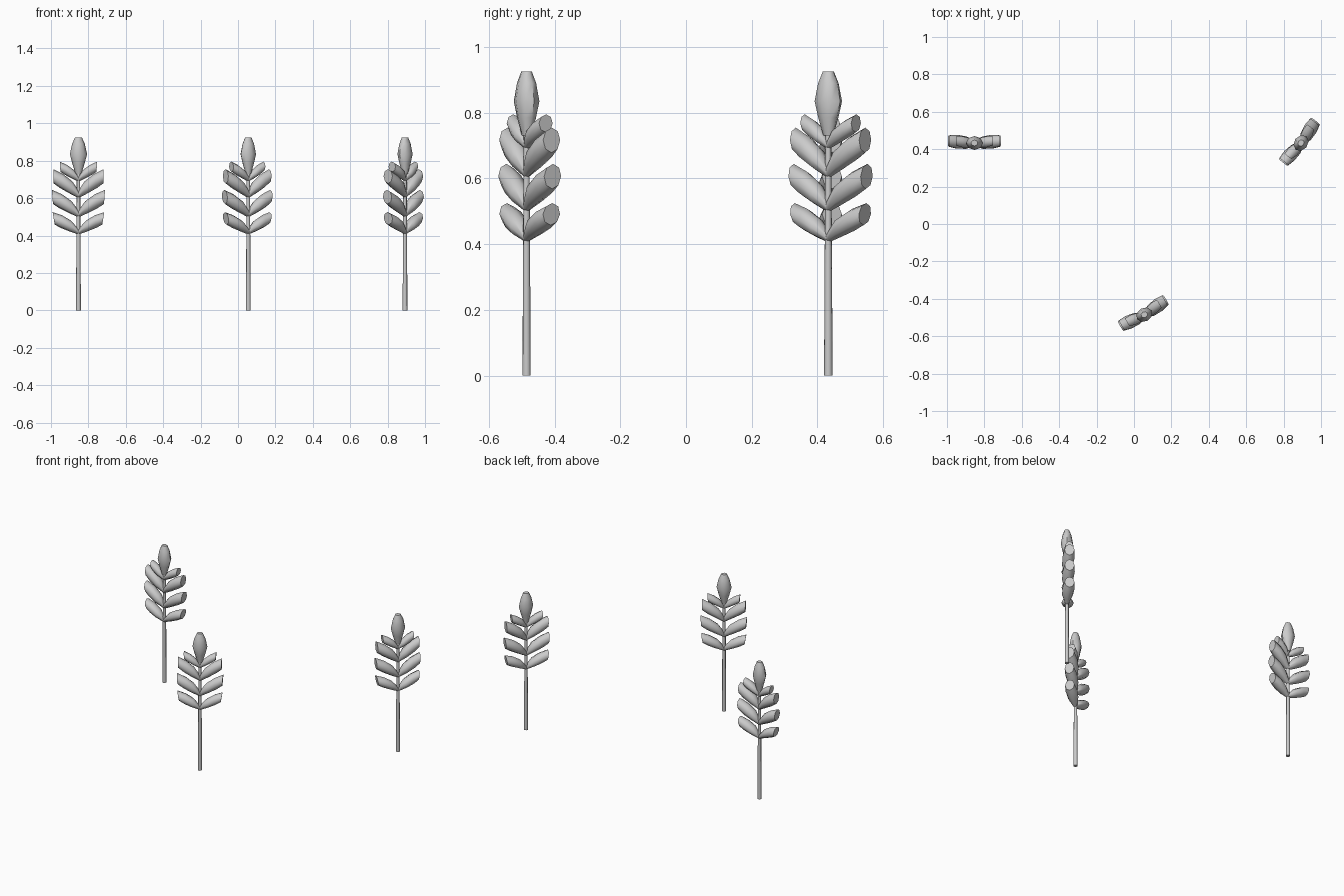
import bpy, bmesh, math
from mathutils import Vector, Matrix

if "Cube" in bpy.data.objects:
    bpy.data.objects.remove(bpy.data.objects["Cube"])

SIDES = 8


def loft(name, rings):
    """Closed loft; each ring = (low xz point, high xz point, half depth, y shift)."""
    bm = bmesh.new()
    loops = []
    for low, high, depth, shift in rings:
        a = Vector((low[0], shift, low[1]))
        b = Vector((high[0], shift, high[1]))
        mid, half = (a + b) / 2, (b - a) / 2
        loops.append([bm.verts.new(mid + half * math.cos(t) + Vector((0, depth * math.sin(t), 0)))
                      for t in (2 * math.pi * i / SIDES for i in range(SIDES))])
    for p, q in zip(loops, loops[1:]):
        for i in range(SIDES):
            j = (i + 1) % SIDES
            bm.faces.new((p[i], p[j], q[j], q[i]))
    bm.faces.new(loops[0])
    bm.faces.new(loops[-1])
    return finish(name, bm)


def finish(name, bm):
    bmesh.ops.recalc_face_normals(bm, faces=bm.faces[:])
    mesh = bpy.data.meshes.new(name)
    bm.to_mesh(mesh)
    bm.free()
    ob = bpy.data.objects.new(name, mesh)
    bpy.context.collection.objects.link(ob)
    bpy.ops.object.select_all(action='DESELECT')
    ob.select_set(True)
    bpy.context.view_layer.objects.active = ob
    bpy.ops.object.shade_smooth_by_angle(angle=math.radians(50))
    return ob


# grain husk outline, growing outward from the stem
HUSK = [((0, 0), (0, .03), .012, 0),
        ((.05, .018), (.04, .075), .033, .002),
        ((.095, .036), (.088, .103), .037, .007),
        ((.127, .053), (.138, .12), .030, .011)]
# rows of husks: base height, scale, extra tilt
ROWS = [(.405, 1.0, 0), (.497, 1.12, 5), (.60, 1.12, 8), (.688, .8, 6)]
# tip bud: height, half width, half depth
BUD = [(.73, .016, .014), (.785, .033, .028), (.835, .046, .037), (.89, .034, .028), (.925, .018, .016)]


def stalk(x, y, turn):
    place = Matrix.Translation((x, y, 0)) @ Matrix.Rotation(math.radians(turn), 4, 'Z')
    # stem
    stem = loft("stem", [((-.013, 0), (.013, 0), .013, 0), ((-.009, .76), (.009, .76), .009, 0)])
    stem.matrix_world = place
    # bud at the top
    bud = loft("tip_bud", [((-w, z), (w, z), d, 0) for z, w, d in BUD])
    bud.matrix_world = place
    # mirrored husk pairs
    for base, size, tilt in ROWS:
        c, s = math.cos(math.radians(tilt)), math.sin(math.radians(tilt))
        for side, label in ((1, "right"), (-1, "left")):
            def put(p):
                return (side * size * (p[0] * c - p[1] * s), base + size * (p[0] * s + p[1] * c))
            husk = loft("grain_husk_" + label,
                        [(put(lo), put(hi), d * min(size, 1), sh) for lo, hi, d, sh in HUSK])
            husk.matrix_world = place


stalk(-.853, .433, 0)
stalk(.055, -.485, 30)
stalk(.893, .433, 52)
